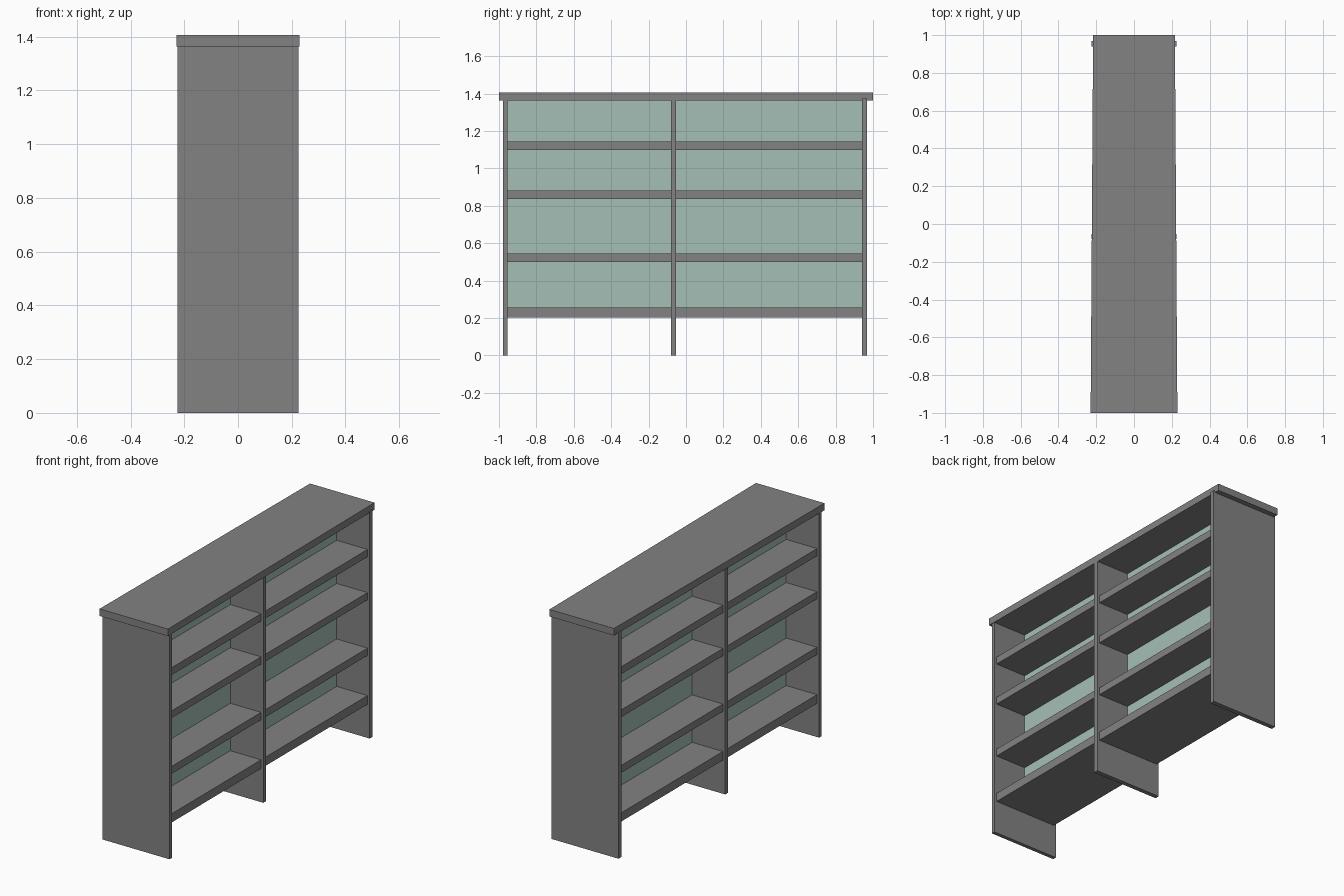
import bpy, bmesh

if "Cube" in bpy.data.objects:
    bpy.data.objects.remove(bpy.data.objects["Cube"])


def material(name, rgb):
    m = bpy.data.materials.new(name)
    m.diffuse_color = (*rgb, 1.0)
    m.use_nodes = True
    m.node_tree.nodes["Principled BSDF"].inputs["Base Color"].default_value = m.diffuse_color
    return m


GREY = material("grey", (0.225, 0.225, 0.228))
TEAL = material("pale_teal", (0.375, 0.52, 0.465))


def box(name, half_x, y0, y1, z0, z1, mat, half_x_far=None):
    """Box centred on x = 0; half_x_far gives a different half width at y1."""
    far = half_x if half_x_far is None else half_x_far
    bm = bmesh.new()
    bmesh.ops.create_cube(bm, size=1.0)
    for v in bm.verts:
        at_far = v.co.y > 0
        v.co.x = (1 if v.co.x > 0 else -1) * (far if at_far else half_x)
        v.co.y = y1 if at_far else y0
        v.co.z = z1 if v.co.z > 0 else z0
    mesh = bpy.data.meshes.new(name)
    bm.to_mesh(mesh)
    bm.free()
    mesh.materials.append(mat)
    obj = bpy.data.objects.new(name, mesh)
    bpy.context.collection.objects.link(obj)
    return obj


# Slightly tapered top slab
box("top_slab", 0.2297, -1.0, 1.0, 1.364, 1.407, GREY, half_x_far=0.2165)

# Upright panels that reach the floor
box("front_end_panel", 0.2257, -0.978, -0.955, 0.0, 1.366, GREY)
box("middle_divider", 0.2257, -0.080, -0.053, 0.0, 1.366, GREY)
box("back_end_panel", 0.2257, 0.941, 0.969, 0.0, 1.374, GREY)

# Shelves, open on both long sides, in two bays
bays = [("front", -0.956, -0.079), ("back", -0.054, 0.942)]
levels = [(0.204, 0.257), (0.500, 0.545), (0.838, 0.882), (1.099, 1.144)]
for bay, y0, y1 in bays:
    for i, (z0, z1) in enumerate(levels):
        box(f"{bay}_shelf_{i + 1}", 0.211, y0, y1, z0, z1, GREY)
    # Thin central partition between the two open sides
    box(f"{bay}_partition", 0.004, y0, y1, 0.206, 1.366, TEAL)
